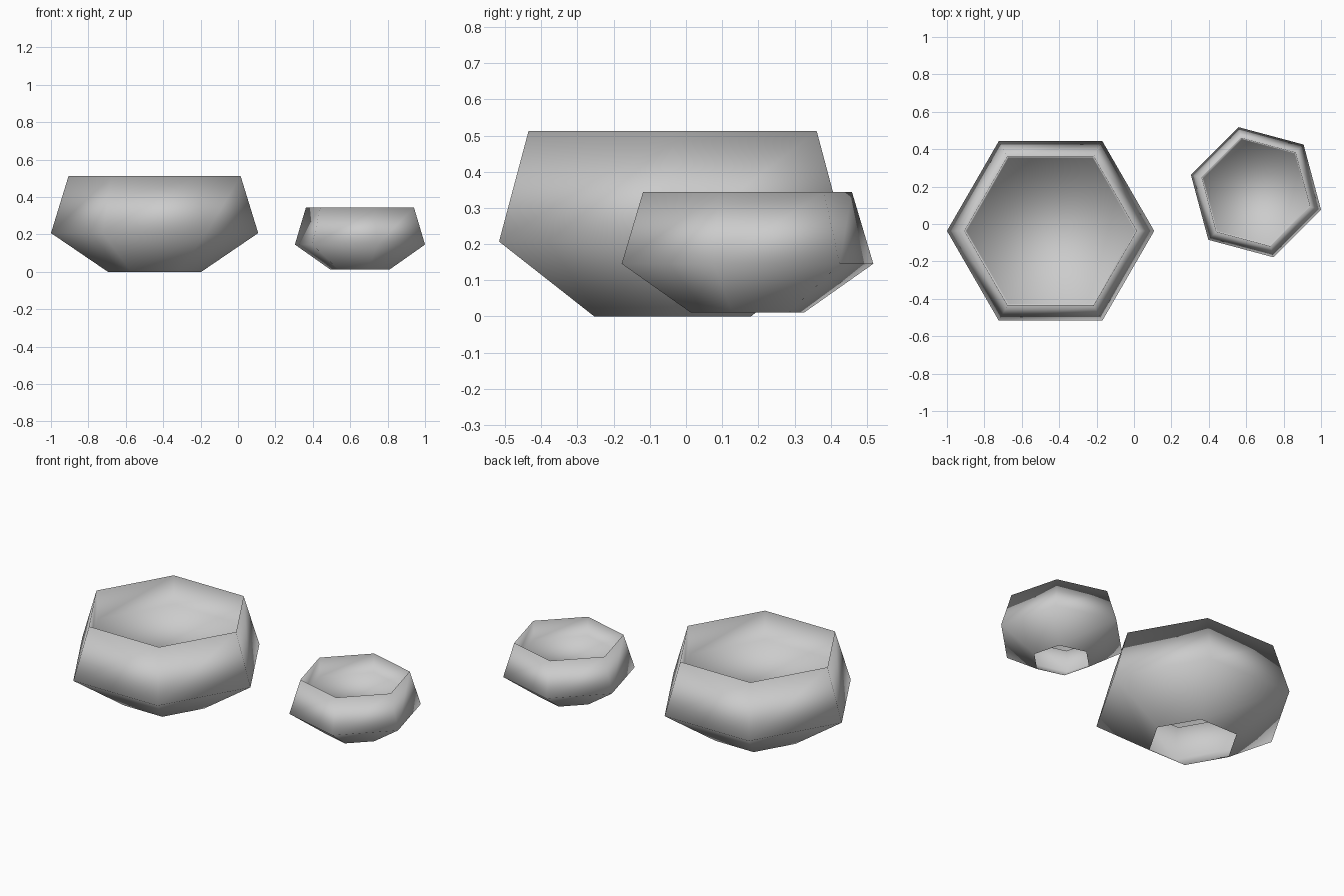
import bpy
import bmesh
from math import cos, sin, pi, radians

cube = bpy.data.objects.get("Cube")
if cube:
    bpy.data.objects.remove(cube, do_unlink=True)

# Single stone grey
grey = bpy.data.materials.new("stone_grey")
grey.use_nodes = True
grey.diffuse_color = (0.6, 0.6, 0.6, 1)
grey.node_tree.nodes["Principled BSDF"].inputs["Base Color"].default_value = (0.6, 0.6, 0.6, 1)

SIDES = 6
# Radius and height of each ring: open foot, belly, rim, sunken floor
PROFILE = [(0.25, 0.0), (0.554, 0.207), (0.46, 0.512), (0.45, 0.345)]


def make_bowl(name, location, turn, scale):
    """Six-sided bowl with an open foot, wide belly and sunken floor."""
    bm = bmesh.new()
    rings = []
    for radius, height in PROFILE:
        ring = []
        for i in range(SIDES):
            a = 2 * pi * i / SIDES
            ring.append(bm.verts.new((radius * cos(a), radius * sin(a), height)))
        rings.append(ring)
    for low, high in zip(rings, rings[1:]):
        for i in range(SIDES):
            j = (i + 1) % SIDES
            bm.faces.new((low[i], low[j], high[j], high[i]))
    bm.faces.new(rings[-1])
    for face in bm.faces:
        face.smooth = True
    mesh = bpy.data.meshes.new(name)
    bm.to_mesh(mesh)
    bm.free()
    mesh.materials.append(grey)
    bowl = bpy.data.objects.new(name, mesh)
    bowl.location = location
    bowl.rotation_euler.z = radians(turn)
    bowl.scale = (scale, scale, scale)
    bpy.context.collection.objects.link(bowl)


make_bowl("large_bowl", (-0.446, -0.037, 0), 0, 1)
make_bowl("small_bowl", (0.652, 0.17, 0.011), -15, 0.65)
